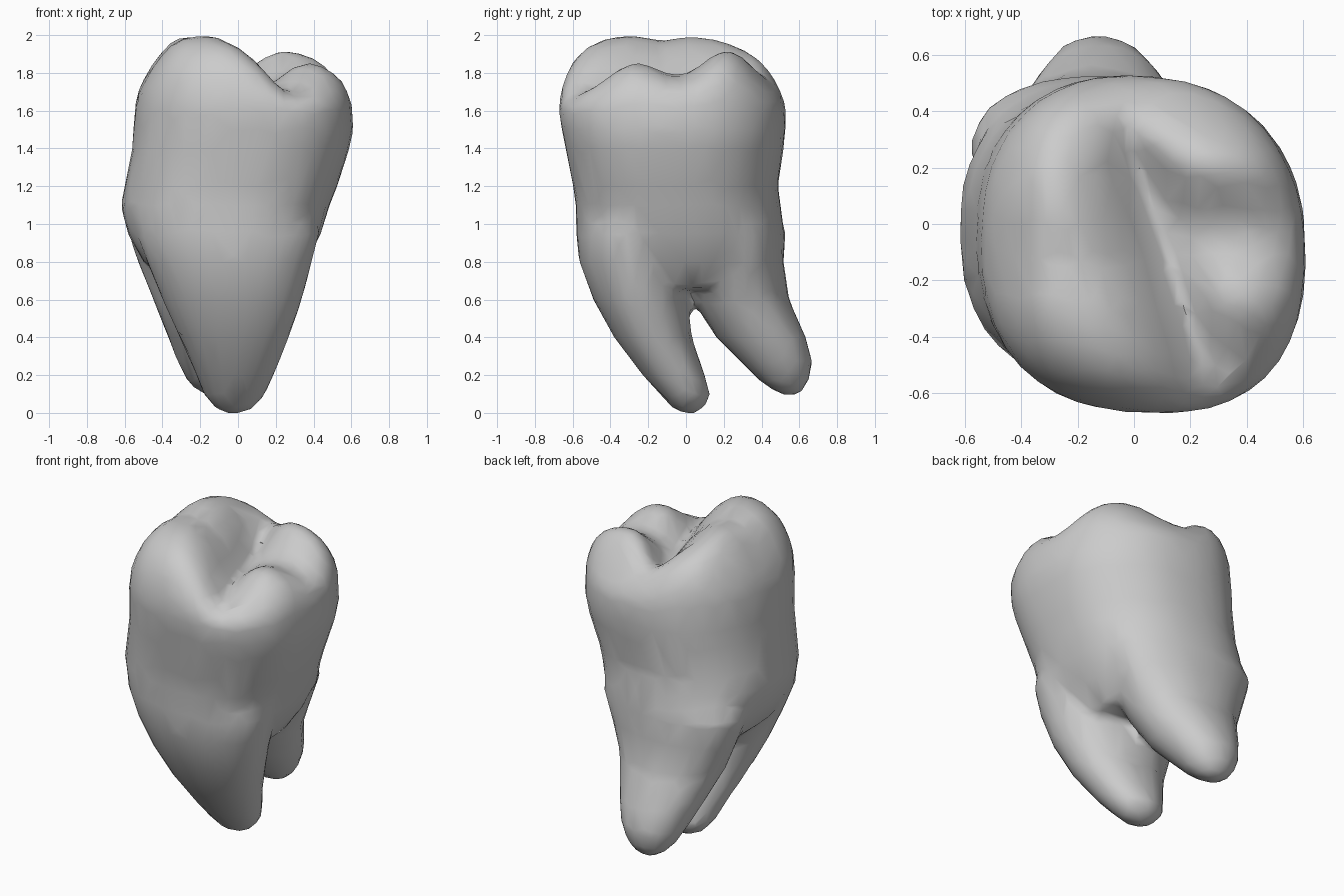
import bpy, bmesh
from math import sin, cos, pi, exp, sqrt

if "Cube" in bpy.data.objects:
    bpy.data.objects.remove(bpy.data.objects["Cube"])

SEG = 48

def smoothstep(a, b, v):
    t = max(0.0, min(1.0, (v - a) / (b - a)))
    return t * t * (3 - 2 * t)

def ease_out(width, v):
    """Steep start, flat end: gives a V-shaped fissure."""
    t = min(1.0, v / width)
    return 1 - (1 - t) ** 2

def outline(row, front_power, back_power, shear, scale=1.0):
    """Rounded-square ring filling the box (z, x0, x1, y0, y1)."""
    z, x0, x1, y0, y1 = row
    cx, cy, rx, ry = (x0 + x1) / 2, (y0 + y1) / 2, (x1 - x0) / 2, (y1 - y0) / 2
    pts = []
    for i in range(SEG):
        c, s = cos(2 * pi * i / SEG), sin(2 * pi * i / SEG)
        power = front_power if s < 0 else back_power
        k = scale / (abs(c) ** power + abs(s) ** power) ** (1 / power)
        dx, dy = rx * c * k, ry * s * k
        pts.append((cx + dx, cy + dy - shear * dx, z))
    return pts

def loft(bm, rings):
    """Skin a stack of rings and close both ends."""
    loops = [[bm.verts.new(p) for p in ring] for ring in rings]
    for a, b in zip(loops, loops[1:]):
        for i in range(SEG):
            j = (i + 1) % SEG
            bm.faces.new((a[i], a[j], b[j], b[i]))
    bm.faces.new(loops[0][::-1])
    bm.faces.new(loops[-1])

def chewing_height(x, y):
    """Tall left ridge, slanted fissure, two lower right cusps."""
    u = x - (0.08 - 0.32 * y)
    floor = 1.70 + 0.14 * smoothstep(0.15, 0.42, y)
    if u < 0:
        top = 2.01 - 0.03 * exp(-((y + 0.13) / 0.1) ** 2) - 0.14 * smoothstep(-0.3, -0.6, x)
        return floor + (top - floor) * ease_out(0.38, -u)
    top = 1.76 + 0.18 * exp(-((y - 0.23) / 0.18) ** 2) + 0.12 * exp(-((y + 0.28) / 0.17) ** 2)
    return floor + (top - floor) * ease_out(0.26, u)

bm = bmesh.new()

# Crown and neck
body = [(0.66, -0.34, 0.26, -0.32, 0.32), (0.80, -0.50, 0.36, -0.50, 0.46),
        (0.95, -0.585, 0.44, -0.58, 0.52), (1.10, -0.62, 0.485, -0.58, 0.50),
        (1.20, -0.60, 0.525, -0.595, 0.485), (1.40, -0.56, 0.59, -0.635, 0.515),
        (1.50, -0.555, 0.61, -0.655, 0.525), (1.60, -0.545, 0.605, -0.67, 0.525)]
rings = [outline(r, 2.5, 2.3, 0.05) for r in body]
for n in range(1, 25):
    t = cos(pi / 2 * n / 24.5)
    f = sqrt(1 - t ** 4.5)
    ring = outline(body[-1], 2.5, 2.3, 0.05, t)
    rings.append([(x, y, 1.6 + (chewing_height(x, y) - 1.6) * f) for x, y, z in ring])
loft(bm, rings)

# Two roots, tip first, their tops buried in the neck
front_root = [(0.0, -0.07, 0.02, -0.02, 0.05), (0.025, -0.12, 0.08, -0.07, 0.09),
              (0.09, -0.18, 0.14, -0.13, 0.13), (0.20, -0.22, 0.19, -0.23, 0.10),
              (0.40, -0.31, 0.27, -0.38, 0.03), (0.60, -0.40, 0.34, -0.49, 0.01),
              (0.80, -0.48, 0.39, -0.565, 0.02), (0.95, -0.545, 0.43, -0.58, 0.03),
              (1.20, -0.48, 0.38, -0.52, 0.03)]
back_root = [(0.095, -0.17, -0.08, 0.52, 0.59), (0.12, -0.22, -0.03, 0.46, 0.62),
             (0.17, -0.27, 0.02, 0.39, 0.65), (0.27, -0.32, 0.08, 0.29, 0.67),
             (0.40, -0.37, 0.14, 0.16, 0.635), (0.60, -0.45, 0.22, 0.03, 0.545),
             (0.80, -0.53, 0.31, 0.01, 0.515), (0.95, -0.58, 0.37, -0.02, 0.525),
             (1.20, -0.49, 0.32, -0.02, 0.43)]
for root in (front_root, back_root):
    loft(bm, [outline(r, 2.1, 2.1, 0.04) for r in root])

bmesh.ops.recalc_face_normals(bm, faces=bm.faces)
mesh = bpy.data.meshes.new("molar_tooth")
bm.to_mesh(mesh)
bm.free()
tooth = bpy.data.objects.new("molar_tooth", mesh)
bpy.context.collection.objects.link(tooth)

# Fuse into one skin, soften the joins, thin out to visible facets
fuse = tooth.modifiers.new("fuse", 'REMESH')
fuse.mode = 'VOXEL'
fuse.voxel_size = 0.025
soften = tooth.modifiers.new("soften", 'SMOOTH')
soften.factor = 0.5
soften.iterations = 7
facets = tooth.modifiers.new("facets", 'DECIMATE')
facets.ratio = 0.06

bpy.context.view_layer.objects.active = tooth
tooth.select_set(True)
bpy.ops.object.convert(target='MESH')
bpy.ops.object.shade_smooth_by_angle(angle=1.0)
